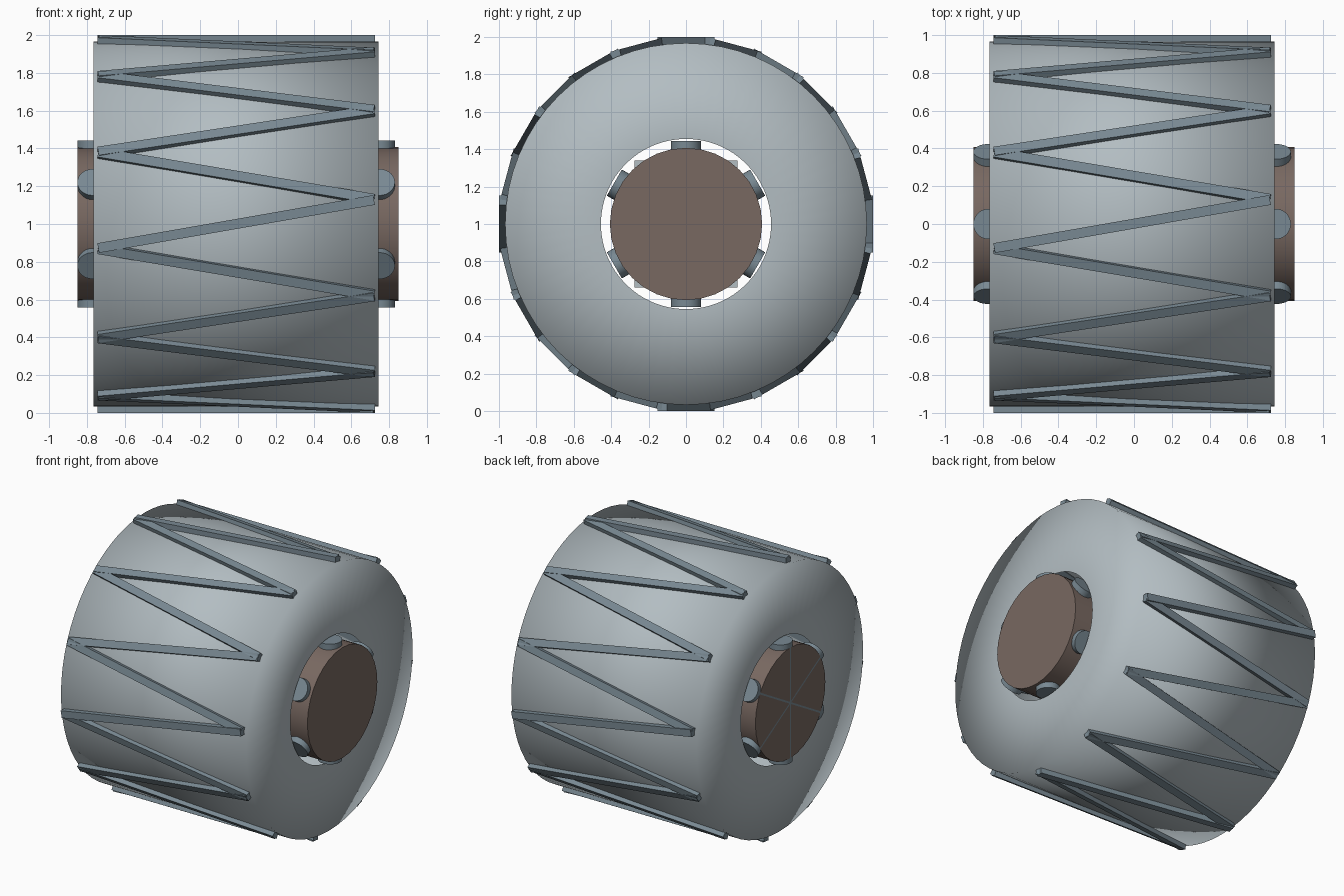
import bpy, bmesh, math
from mathutils import Matrix, Vector

cube = bpy.data.objects.get("Cube")
if cube:
    bpy.data.objects.remove(cube, do_unlink=True)


def material(name, color):
    m = bpy.data.materials.new(name)
    m.use_nodes = True
    m.diffuse_color = (*color, 1)
    m.node_tree.nodes["Principled BSDF"].inputs["Base Color"].default_value = (*color, 1)
    return m


PALE = material("pale grey", (0.45, 0.51, 0.54))
STEEL = material("steel grey", (0.19, 0.25, 0.29))
BROWN = material("dull brown", (0.19, 0.14, 0.12))

CENTRE = Vector((0, 0, 1))
SHIFT = Vector((-0.01, 0, 0))    # the tyre sits slightly off the hub centre
HALF = 0.755                     # half width of the tyre
X_AXIS = Vector((1, 0, 0))


def finish(name, bm, mat, smooth_angle=35):
    mesh = bpy.data.meshes.new(name)
    bm.to_mesh(mesh)
    bm.free()
    mesh.materials.append(mat)
    ob = bpy.data.objects.new(name, mesh)
    bpy.context.collection.objects.link(ob)
    bpy.ops.object.select_all(action='DESELECT')
    ob.select_set(True)
    bpy.context.view_layer.objects.active = ob
    bpy.ops.object.shade_smooth_by_angle(angle=math.radians(smooth_angle))


def lathe(name, profile, mat, steps):
    """Revolve an open (x, radius) profile about the x axis, softly shaded."""
    bm = bmesh.new()
    rings = []
    for i in range(steps):
        a = math.tau * i / steps
        rings.append([bm.verts.new(CENTRE + SHIFT + Vector((x, r * math.cos(a), r * math.sin(a))))
                      for x, r in profile])
    for i in range(steps):
        a, b = rings[i], rings[(i + 1) % steps]
        for j in range(len(profile) - 1):
            bm.faces.new((a[j], b[j], b[j + 1], a[j + 1]))
    bmesh.ops.recalc_face_normals(bm, faces=bm.faces)
    finish(name, bm, mat, smooth_angle=180)


def cylinder(name, centre, axis, radius, length, mat, sides):
    bm = bmesh.new()
    turn = Vector((0, 0, 1)).rotation_difference(axis).to_matrix().to_4x4()
    bmesh.ops.create_cone(bm, cap_ends=True, segments=sides, radius1=radius,
                          radius2=radius, depth=length,
                          matrix=Matrix.Translation(centre) @ turn)
    finish(name, bm, mat)


def box(name, size, frame, mat):
    bm = bmesh.new()
    bmesh.ops.create_cube(bm, size=1, matrix=frame @ Matrix.Diagonal((*size, 1)))
    finish(name, bm, mat)


# Tyre: hollow drum with flat ring sidewalls, shaded as one soft surface
lathe("tyre", [(HALF, 0.455), (HALF, 0.967), (-HALF, 0.967), (-HALF, 0.455)], PALE, 64)

# Tread: straight bars zigzagging between the two rims
TREADS = 24
half_chord = 0.975 * math.sin(math.pi / TREADS)
for i in range(TREADS):
    mid = math.tau * i / TREADS
    lean = 1 if i % 2 == 0 else -1
    out = Vector((0, -math.cos(mid), math.sin(mid)))
    tangent = Vector((0, math.sin(mid), math.cos(mid)))
    along = Vector((1.46, 0, 0)) + tangent * lean * 2 * half_chord
    length = along.length
    along.normalize()
    frame = Matrix((along, out.cross(along), out)).transposed().to_4x4()
    radius = 0.98 if i % 6 == 0 else 0.974
    box(f"tread_bar_{i + 1}", (length, 0.052, 0.04),
        Matrix.Translation(CENTRE + SHIFT + out * radius) @ frame, STEEL)

# Hub: solid drum through the open middle
cylinder("hub", CENTRE, X_AXIS, 0.407, 1.7, BROWN, 32)

# Spokes: three rods crossing the hub near each end
for end, x in (("left", 0.75), ("right", -0.77)):
    for k in range(3):
        a = math.radians(30 + 60 * k)
        cylinder(f"{end}_spoke_{k + 1}", CENTRE + X_AXIS * x,
                 Vector((0, math.cos(a), math.sin(a))), 0.0806, 0.885, STEEL, 32)

# Axle block: its corners show around the hub inside the tyre
box("axle_block", (1.0, 0.55, 0.68), Matrix.Translation(CENTRE), PALE)
